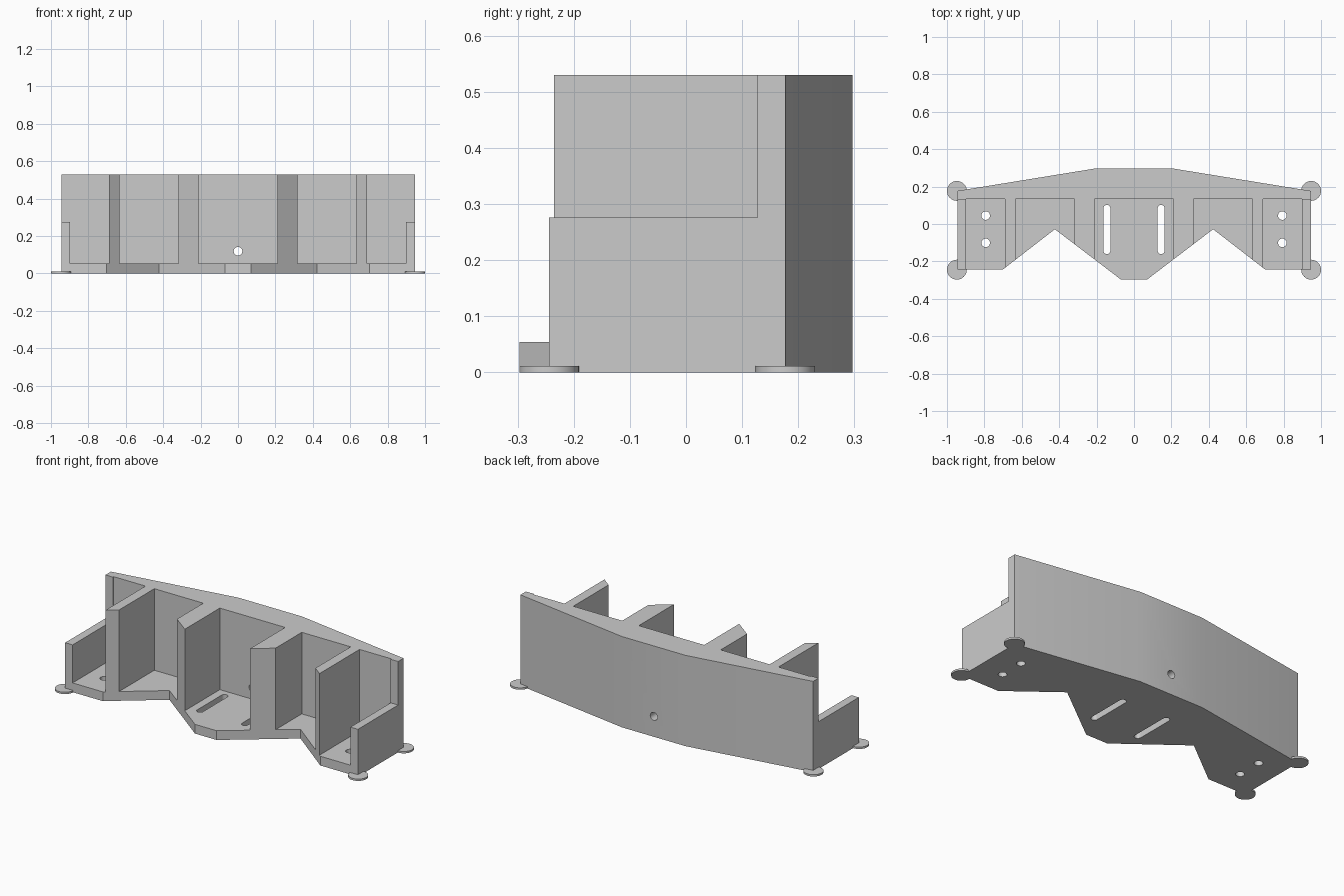
import bpy, bmesh, math

cube = bpy.data.objects.get("Cube")
if cube:
    bpy.data.objects.remove(cube, do_unlink=True)

HEIGHT, FLOOR, SIDE_WALL = 0.53, 0.054, 0.276
END, FRONT, BACK = 0.945, -0.244, 0.177
TALL = 1.0          # cutters reach above the body
RECESS = 0.134      # front face of the back wall

grey = bpy.data.materials.new("plain grey")
grey.use_nodes = True
grey.diffuse_color = (0.6, 0.6, 0.6, 1)
grey.node_tree.nodes["Principled BSDF"].inputs["Base Color"].default_value = (0.6, 0.6, 0.6, 1)


def prism(name, outline, z0, z1):
    """Extrude a flat outline (counter-clockwise) from z0 to z1."""
    bm = bmesh.new()
    face = bm.faces.new([bm.verts.new((x, y, z0)) for x, y in outline])
    top = bmesh.ops.extrude_face_region(bm, geom=[face])["geom"]
    verts = [v for v in top if isinstance(v, bmesh.types.BMVert)]
    bmesh.ops.translate(bm, verts=verts, vec=(0, 0, z1 - z0))
    bmesh.ops.recalc_face_normals(bm, faces=bm.faces)
    mesh = bpy.data.meshes.new(name)
    bm.to_mesh(mesh)
    bm.free()
    mesh.materials.append(grey)
    obj = bpy.data.objects.new(name, mesh)
    bpy.context.collection.objects.link(obj)
    return obj


def box(x0, x1, y0, y1):
    return [(x0, y0), (x1, y0), (x1, y1), (x0, y1)]


def capsule(cx, y0, y1, r, n=16):
    """Slot outline; a circle when y0 equals y1."""
    points = []
    for cy, start in ((y1, 0), (y0, math.pi)):
        last = n + 1 if y1 > y0 else n
        points += [(cx + r * math.cos(start + math.pi * i / n),
                    cy + r * math.sin(start + math.pi * i / n)) for i in range(last)]
    return points


def activate(obj):
    bpy.ops.object.select_all(action='DESELECT')
    obj.select_set(True)
    bpy.context.view_layer.objects.active = obj


def carve(target, cutter):
    """Subtract the cutter from the target and discard it."""
    cutter.hide_render = True
    mod = target.modifiers.new("carve", 'BOOLEAN')
    mod.operation, mod.solver, mod.object = 'DIFFERENCE', 'EXACT', cutter
    activate(target)
    bpy.ops.object.modifier_apply(modifier=mod.name)
    bpy.data.objects.remove(cutter, do_unlink=True)


# Body: solid block with angled back and zigzag front
half = [(0.07, -0.297), (0.423, -0.028), (0.702, FRONT),
        (END, FRONT), (END, BACK), (0.206, 0.297)]
body = prism("holder_body", half + [(-x, y) for x, y in reversed(half)], 0, HEIGHT)

# Centre bay
carve(body, prism("centre_bay", box(-0.211, 0.211, -0.5, RECESS), FLOOR, TALL))

for s in (-1, 1):
    # Side bays, leaving the dividers standing
    for inner, outer in ((0.318, 0.634), (0.691, 0.897)):
        lo, hi = sorted((s * inner, s * outer))
        carve(body, prism("side_bay", box(lo, hi, -0.5, RECESS), FLOOR, TALL))
    # Lowered end walls
    lo, hi = sorted((s * 0.88, s * 1.1))
    carve(body, prism("end_notch", box(lo, hi, -0.5, 0.127), SIDE_WALL, TALL))
    # Floor slots and screw holes
    carve(body, prism("floor_slot", capsule(s * 0.145, -0.142, 0.083, 0.019), -0.1, 0.1))
    for y in (-0.101, 0.045):
        carve(body, prism("screw_hole", capsule(s * 0.793, y, y, 0.023), -0.1, 0.1))

# Cable hole through the back wall
cable = prism("cable_hole", capsule(0, 0, 0, 0.023), -0.5, 0.5)
cable.rotation_euler.x = math.pi / 2
cable.location = (0, 0.4, 0.119)
bpy.context.view_layer.update()
carve(body, cable)

activate(body)
bpy.ops.object.shade_smooth_by_angle(angle=math.radians(14))

# Thin round pads under the four corners
for side, s in (("right", -1), ("left", 1)):
    for place, y in (("front", FRONT), ("back", BACK)):
        pad = prism(f"{place}_{side}_pad", capsule(s * 0.947, y, y, 0.053, 24), 0, 0.011)
        activate(pad)
        bpy.ops.object.shade_smooth_by_angle(angle=math.radians(30))
